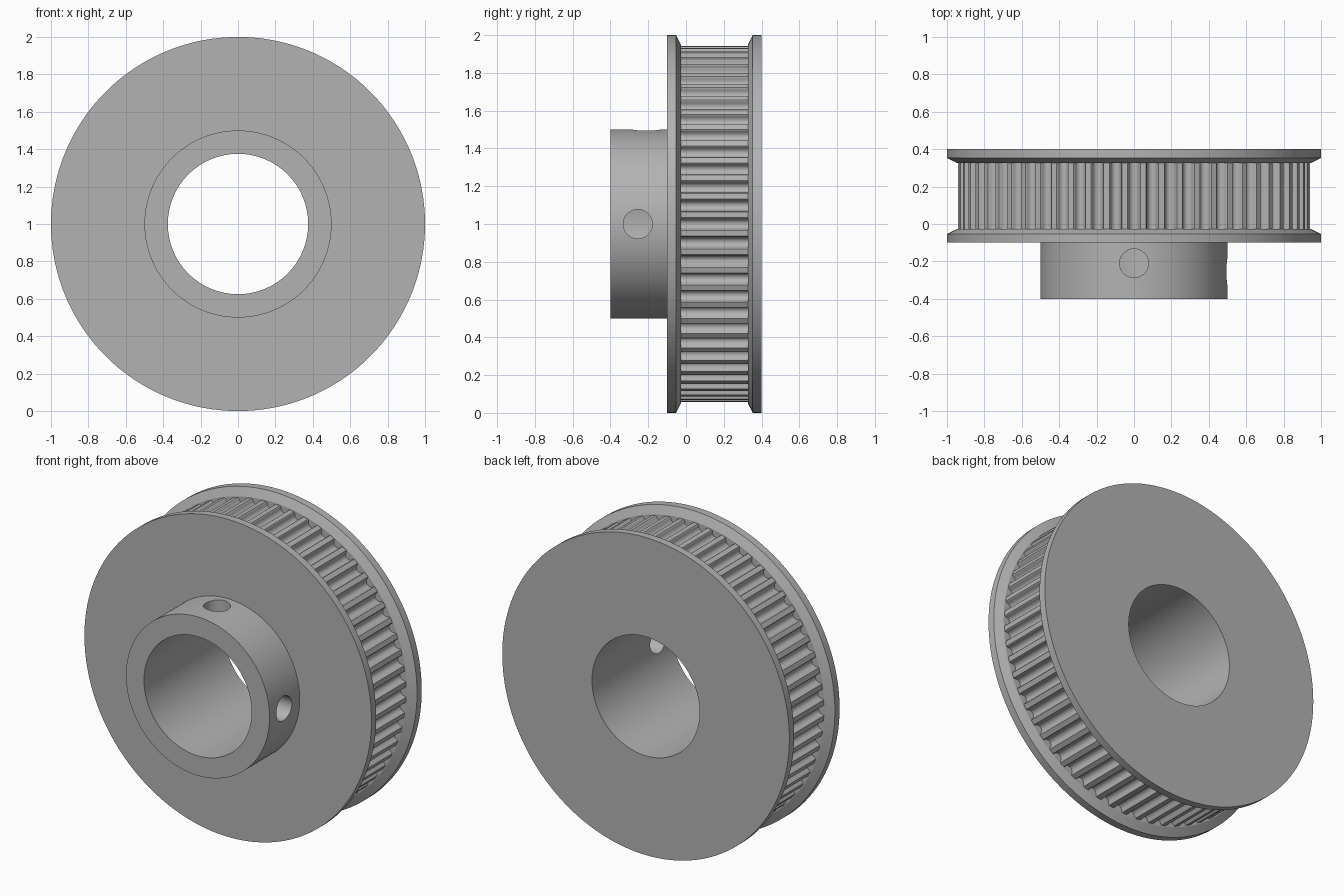
import bpy, bmesh
from math import sin, cos, pi, radians
from mathutils import Matrix

cube = bpy.data.objects.get("Cube")
if cube:
    bpy.data.objects.remove(cube, do_unlink=True)

AXIS_Z = 1.0
TEETH = 60
TIP, DEPTH = 0.942, 0.038
RIM_FRONT, RIM_BACK = -0.027, 0.327
SEGMENTS = 180

metal = bpy.data.materials.new("grey metal")
metal.use_nodes = True
colour = (0.45, 0.45, 0.45, 1)
metal.diffuse_color = colour
metal.node_tree.nodes["Principled BSDF"].inputs["Base Color"].default_value = colour


def make_object(name, bm):
    bmesh.ops.recalc_face_normals(bm, faces=bm.faces)
    mesh = bpy.data.meshes.new(name)
    bm.to_mesh(mesh)
    bm.free()
    mesh.materials.append(metal)
    ob = bpy.data.objects.new(name, mesh)
    bpy.context.collection.objects.link(ob)
    return ob


def smooth(ob, angle):
    bpy.ops.object.select_all(action="DESELECT")
    ob.select_set(True)
    bpy.context.view_layer.objects.active = ob
    bpy.ops.object.shade_smooth_by_angle(angle=radians(angle))


def ring_point(r, a, y):
    return (r * sin(a), y, AXIS_Z + r * cos(a))


# Hub, flanges, core and bore turned from one closed (radius, y) profile
core = TIP - DEPTH - 0.01
profile = [(0.375, -0.4), (0.5, -0.4), (0.5, -0.1), (1, -0.1), (1, -0.053),
           (0.948, RIM_FRONT), (core, RIM_FRONT), (core, RIM_BACK),
           (0.948, RIM_BACK), (1, 0.353), (1, 0.4), (0.375, 0.4)]
bm = bmesh.new()
rings = [[bm.verts.new(ring_point(r, 2 * pi * i / SEGMENTS, y)) for r, y in profile]
         for i in range(SEGMENTS)]
for i, ring in enumerate(rings):
    after = rings[(i + 1) % SEGMENTS]
    for j in range(len(profile)):
        k = (j + 1) % len(profile)
        bm.faces.new((ring[j], ring[k], after[k], after[j]))
body = make_object("pulley_body", bm)

# Two set screw holes through the hub wall: one on top, one on the left side
for name, y, spin in (("top_screw_cutter", -0.21, 0), ("side_screw_cutter", -0.255, pi / 2)):
    bm = bmesh.new()
    place = (Matrix.Translation((0, y, AXIS_Z)) @ Matrix.Rotation(spin, 4, "Y")
             @ Matrix.Translation((0, 0, 0.45)))
    bmesh.ops.create_cone(bm, cap_ends=True, segments=48, radius1=0.077,
                          radius2=0.077, depth=0.4, matrix=place)
    cutter = make_object(name, bm)
    cutter.hide_render = True
    cut = body.modifiers.new(name, "BOOLEAN")
    cut.operation = "DIFFERENCE"
    cut.solver = "EXACT"
    cut.object = cutter
    bpy.context.view_layer.objects.active = body
    bpy.ops.object.modifier_apply(modifier=cut.name)
    bpy.data.objects.remove(cutter, do_unlink=True)
smooth(body, 25)

# Toothed sleeve: a round-bottomed groove and a flat land, repeated round the rim
pitch = 2 * pi / TEETH
groove = [(-0.034, 0), (-0.030, 0.004), (-0.028, 0.012)]
for step in range(1, 8):
    a = pi * step / 8
    groove.append((-0.027 * cos(a), 0.012 + (DEPTH - 0.012) * sin(a)))
groove += [(-x, d) for x, d in reversed(groove[:3])]
bm = bmesh.new()
front, back = [], []
for t in range(TEETH):
    for x, d in groove:
        a = t * pitch + x / TIP
        front.append(bm.verts.new(ring_point(TIP - d, a, RIM_FRONT)))
        back.append(bm.verts.new(ring_point(TIP - d, a, RIM_BACK)))
for i in range(len(front)):
    k = (i + 1) % len(front)
    bm.faces.new((front[i], front[k], back[k], back[i]))
smooth(make_object("toothed_sleeve", bm), 35)
